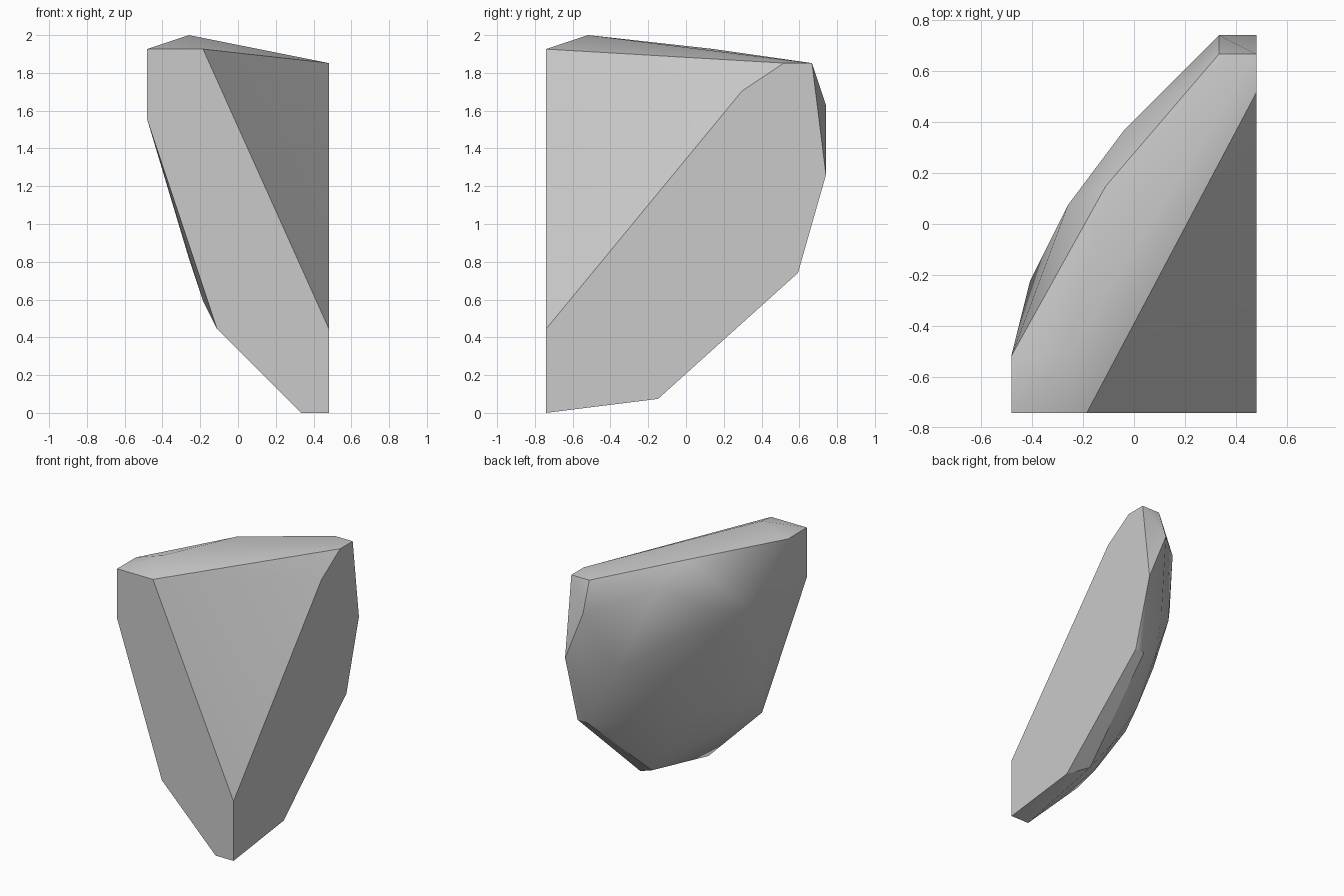
import bpy
import bmesh
import math

cube = bpy.data.objects.get("Cube")
if cube:
    bpy.data.objects.remove(cube, do_unlink=True)

# The shard lies on a regular grid of small steps
STEP = 2 / 27


def grid_point(i, j, k):
    return ((i - 6.5) * STEP, (j - 10) * STEP, k * STEP)


# Flat cut across the front: (across, up)
front_cut = [(0, 26), (4, 26), (13, 6), (13, 0), (11, 0), (5, 6), (0, 21)]
# Flat cut along the side: (back, up)
side_cut = [(8, 1), (18, 10), (20, 17), (19, 25), (17, 25), (14, 23)]
# Shallow ridge on top
top_ridge = [(0, 3, 26), (3, 3, 27), (5, 12, 26), (11, 19, 25)]
# Rounded outer skin: upper band, bulging middle and lower band
upper_skin = [(11, 20, 22), (6, 15, 24), (3, 11, 24), (3, 11, 21), (1, 7, 20)]
middle_skin = [(5, 13, 19), (4, 12, 19), (9, 17, 16), (3, 8, 15),
               (5, 11, 14), (7, 14, 14), (10, 15, 10), (7, 11, 9),
               (5, 7, 9)]
lower_skin = [(2, 4, 15), (3, 3, 11), (4, 2, 8), (7, 5, 5), (9, 10, 5),
              (11, 9, 2), (12, 18, 10)]

points = [(i, 0, k) for i, k in front_cut]
points += [(13, j, k) for j, k in side_cut]
points += top_ridge + upper_skin + middle_skin + lower_skin

# Wrap the outlines in a convex skin and merge the coplanar faces
bm = bmesh.new()
for p in points:
    bm.verts.new(grid_point(*p))
bmesh.ops.convex_hull(bm, input=list(bm.verts))
inside = [v for v in bm.verts if not v.link_faces]
bmesh.ops.delete(bm, geom=inside, context='VERTS')
bmesh.ops.dissolve_limit(bm, angle_limit=math.radians(1),
                         verts=list(bm.verts), edges=list(bm.edges))
bmesh.ops.recalc_face_normals(bm, faces=list(bm.faces))

mesh = bpy.data.meshes.new("rock_shard")
bm.to_mesh(mesh)
bm.free()
shard = bpy.data.objects.new("rock_shard", mesh)
bpy.context.collection.objects.link(shard)

# Plain grey stone
stone = bpy.data.materials.new("grey_stone")
stone.use_nodes = True
colour = (0.59, 0.59, 0.59, 1)
stone.diffuse_color = colour
for node in stone.node_tree.nodes:
    if node.type == 'BSDF_PRINCIPLED':
        node.inputs["Base Color"].default_value = colour
mesh.materials.append(stone)

# Smooth skin with crisp cut edges
bpy.ops.object.select_all(action='DESELECT')
shard.select_set(True)
bpy.context.view_layer.objects.active = shard
bpy.ops.object.shade_smooth_by_angle(angle=math.radians(30))
